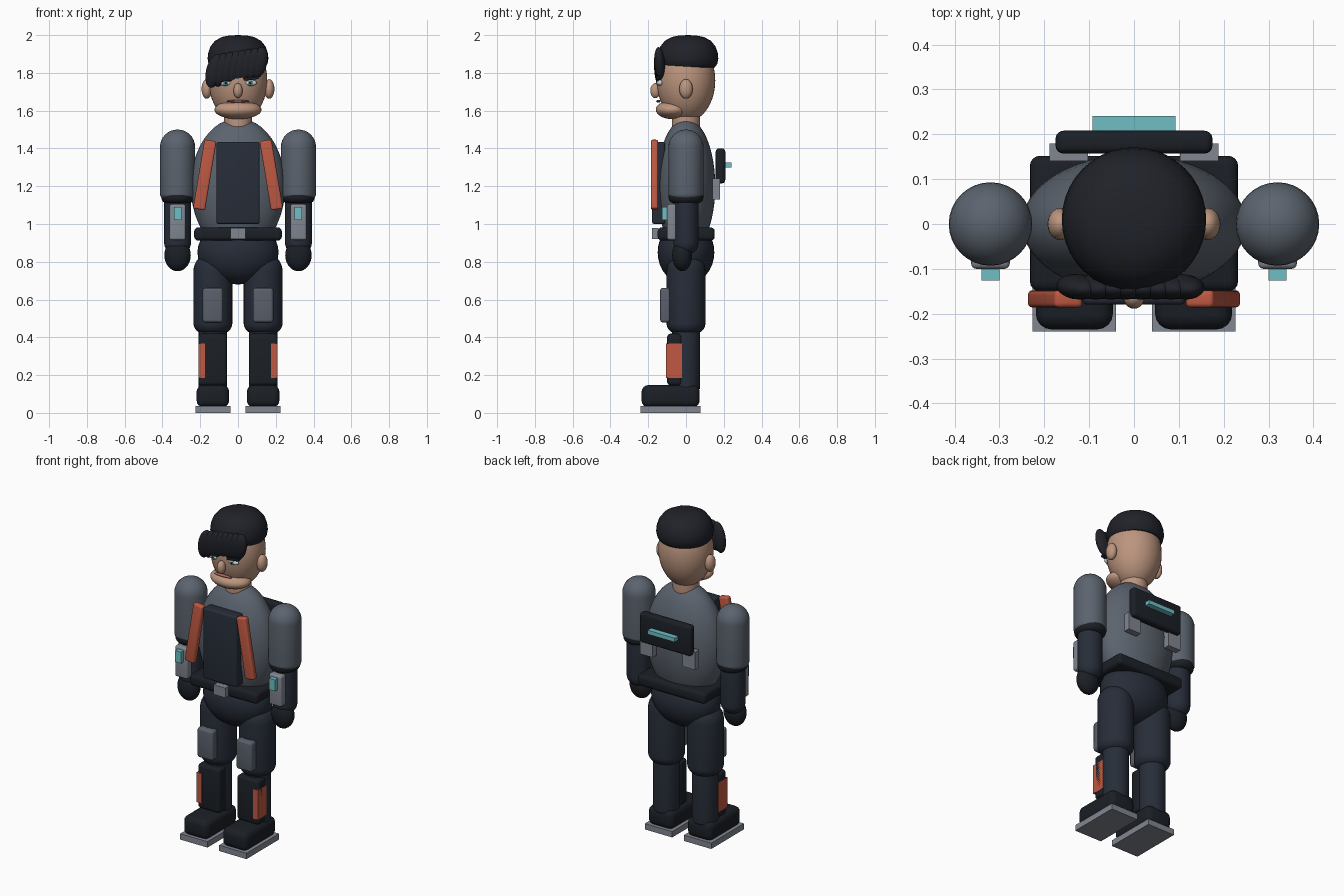
import bpy, bmesh, math
from mathutils import Matrix, Vector

if "Cube" in bpy.data.objects:
    bpy.data.objects.remove(bpy.data.objects["Cube"])

MATS = {}
COLORS = dict(skin=(.50, .30, .21), lip=(.40, .14, .10), hair=(.014, .016, .022), navy=(.020, .026, .040),
              black=(.011, .014, .019), suit=(.105, .125, .155), plate=(.22, .24, .28), pad=(.10, .115, .145),
              orange=(.52, .10, .055), teal=(.16, .52, .56), white=(.65, .68, .70))


def finish(name, bm, color, loc, rot=(0, 0, 0), smooth=True):
    me = bpy.data.meshes.new(name)
    bmesh.ops.recalc_face_normals(bm, faces=bm.faces)
    bm.to_mesh(me)
    bm.free()
    ob = bpy.data.objects.new(name, me)
    bpy.context.collection.objects.link(ob)
    ob.location, ob.rotation_euler = loc, rot
    if color not in MATS:
        MATS[color] = bpy.data.materials.new(color)
        MATS[color].diffuse_color = (*COLORS[color], 1)
    me.materials.append(MATS[color])
    if smooth:
        bpy.context.view_layer.objects.active = ob
        ob.select_set(True)
        bpy.ops.object.shade_smooth_by_angle(angle=math.radians(40))
        ob.select_set(False)
    return ob


def ball(name, color, loc, radii, rot=(0, 0, 0), seg=32):
    bm = bmesh.new()
    bmesh.ops.create_uvsphere(bm, u_segments=seg, v_segments=seg // 2, radius=1)
    bmesh.ops.scale(bm, vec=radii, verts=bm.verts)
    return finish(name, bm, color, loc, rot)


def box(name, color, x, y, z, bevel=0, rot=(0, 0, 0)):
    """Box from (min, max) ranges, with optional rounded edges."""
    bm = bmesh.new()
    bmesh.ops.create_cube(bm, size=1)
    bmesh.ops.scale(bm, vec=[r[1] - r[0] for r in (x, y, z)], verts=bm.verts)
    if bevel:
        bmesh.ops.bevel(bm, geom=bm.edges[:], offset=bevel, segments=4, profile=.5, affect='EDGES')
    return finish(name, bm, color, [(r[0] + r[1]) / 2 for r in (x, y, z)], rot)


def lathe(name, color, profile, loc=(0, 0, 0), sy=1, steps=32):
    bm = bmesh.new()
    vs = [bm.verts.new((r, 0, z)) for r, z in profile]
    es = [bm.edges.new(p) for p in zip(vs, vs[1:])]
    bmesh.ops.spin(bm, geom=vs + es, cent=(0, 0, 0), axis=(0, 0, 1), angle=math.tau, steps=steps)
    bmesh.ops.remove_doubles(bm, verts=bm.verts, dist=1e-4)
    bmesh.ops.scale(bm, vec=(1, sy, 1), verts=bm.verts)
    return finish(name, bm, color, loc)


def pill(name, color, x, y, r, z0, z1, low, high, sy=1):
    """Upright limb with rounded ends; low and high are the end roundings."""
    prof = [(0, z0)]
    for z, c, s in ((z0, low, -1), (z1, high, 1)):
        arc = [(r - c + c * math.cos(a), z - s * c + s * c * math.sin(a))
               for a in [math.pi / 2 * i / 8 for i in range(9)]]
        prof += arc[::-1] if s < 0 else arc
    return lathe(name, color, prof + [(0, z1)], (x, y, 0), sy)


# torso, neck and pelvis
ball("torso", "suit", (0, 0, 1.2), (.25, .155, .36), seg=48)
pill("neck", "skin", 0, 0, .075, 1.49, 1.6, .01, .01)
ball("pelvis", "navy", (0, 0, .85), (.215, .15, .17))

# vest panel, belt and buckle
box("vest_panel", "navy", (-.115, .115), (-.18, -.11), (1.0, 1.435), .012)
box("belt", "black", (-.232, .232), (-.15, .152), (.912, .982), .022)
box("buckle", "plate", (-.04, .04), (-.18, -.145), (.92, .98))

# back unit
box("back_unit", "black", (-.175, .175), (.157, .208), (1.215, 1.4), .018)
box("back_light", "teal", (-.092, .092), (.2, .241), (1.3, 1.325))

# head, jaw and face
ball("head", "skin", (0, 0, 1.76), (.155, .155, .22), seg=40)
ball("jaw", "skin", (0, -.07, 1.605), (.125, .09, .05))
ball("nose", "skin", (0, -.162, 1.706), (.024, .027, .04), seg=20)
ball("mouth", "lip", (0, -.146, 1.65), (.06, .012, .007), seg=20)

# hair cap
lathe("hair_cap", "hair", [(0, 1.835), (.12, 1.825), (.143, 1.83), (.156, 1.848), (.161, 1.875), (.158, 1.905),
                           (.146, 1.94), (.122, 1.97), (.085, 1.99), (.045, 1.998), (0, 2.0)], (0, .01, 0), 1, 40)

# fringe of slanted locks, longest at one temple
for i in range(8):
    t = i / 7
    ball("fringe_lock", "hair", (-.125 + .235 * t, -.14, 1.81 + .043 * t), (.044, .028, .092 - .006 * t),
         (math.radians(4), math.radians(14), 0), seg=20)

for s in (-1, 1):
    # eyes and ears
    ball("eye", "white", (s * .066, -.137, 1.747), (.034, .016, .016), seg=20)
    ball("iris", "teal", (s * .066, -.15, 1.747), (.014, .006, .014), seg=16)
    ball("pupil", "black", (s * .066, -.155, 1.747), (.007, .004, .008), seg=12)
    box("brow", "hair", (s * .07 - .04, s * .07 + .04), (-.157, -.13), (1.763, 1.777), .004, (0, s * -.12, 0))
    ball("ear", "skin", (s * .165, 0, 1.715), (.028, .036, .052), seg=20)

    # strap over the chest
    x = s * .176
    box("chest_strap", "orange", (x - .032, x + .032), (-.186, -.148), (1.075, 1.445), .01,
        (0, math.radians(-9.5 * s), 0))

    # arm
    x = s * .32
    pill("upper_arm", "suit", x, 0, .093, 1.13, 1.5, .03, .092)
    pill("elbow_band", "black", x, 0, .086, 1.11, 1.18, .03, .03, 1.08)
    pill("forearm", "navy", x, 0, .071, .84, 1.14, .06, .02, .93)
    ball("hand", "black", (x, -.02, .835), (.07, .053, .085))
    box("wrist_plate", "plate", (x - .043, x + .043), (-.1, -.05), (.915, 1.105), .012)
    box("wrist_light", "teal", (x - .02, x + .02), (-.126, -.095), (1.02, 1.09))

    # leg
    x = s * .133
    pill("thigh", "navy", x, 0, .103, .42, .85, .055, .1)
    box("knee_pad", "pad", (x - .054, x + .054), (-.137, -.08), (.478, .662), .016)
    pill("shin", "navy", x, 0, .075, .12, .46, .015, .015)
    box("shin_guard", "black", (x - .076, x + .076), (-.1, -.02), (.145, .42), .02)
    x2 = s * .192
    box("shin_stripe", "orange", (x2 - .017, x2 + .017), (-.106, -.02), (.185, .367))
    box("boot", "black", (x - .086, x + .086), (-.235, .072), (.03, .147), .035)
    box("sole", "plate", (x - .093, x + .093), (-.24, .077), (0, .036))

    # back unit mount
    x = s * .145
    box("back_mount", "plate", (x - .043, x + .043), (.14, .179), (1.13, 1.24))

for m in bpy.data.materials:
    if m.users and not m.is_grease_pencil:
        m.use_nodes = True
        m.node_tree.nodes["Principled BSDF"].inputs["Base Color"].default_value = m.diffuse_color
